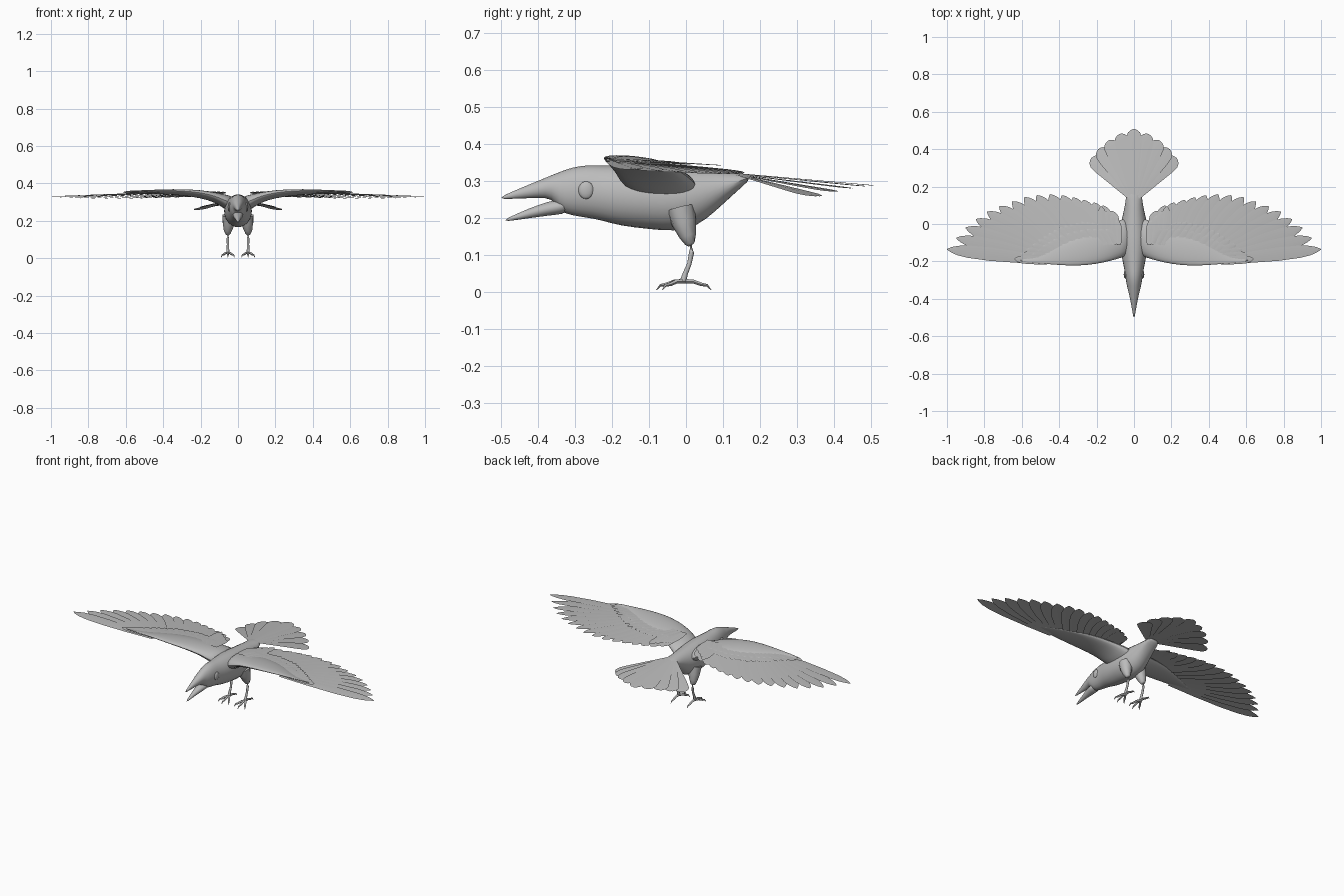
import bpy, bmesh, math
from mathutils import Vector as V

if "Cube" in bpy.data.objects:
    bpy.data.objects.remove(bpy.data.objects["Cube"])

grey = bpy.data.materials.new("plumage grey")
grey.use_nodes = True
grey.diffuse_color = (0.5, 0.5, 0.5, 1)
grey.node_tree.nodes["Principled BSDF"].inputs["Base Color"].default_value = (0.5, 0.5, 0.5, 1)


def finish(name, bm, angle=60, subdiv=0):
    mesh = bpy.data.meshes.new(name)
    bm.to_mesh(mesh)
    bm.free()
    ob = bpy.data.objects.new(name, mesh)
    bpy.context.collection.objects.link(ob)
    mesh.materials.append(grey)
    if subdiv:
        ob.modifiers.new("smooth", 'SUBSURF').levels = subdiv
    bpy.ops.object.select_all(action='DESELECT')
    ob.select_set(True)
    bpy.context.view_layer.objects.active = ob
    bpy.ops.object.shade_smooth_by_angle(angle=math.radians(angle))
    return ob


def loft(bm, rings, n=12):
    """Skin a closed tube over rings of (centre, half axis u, half axis v)."""
    loops = []
    for c, u, v in rings:
        loops.append([bm.verts.new(c + u * math.cos(a) + v * math.sin(a))
                      for a in (2 * math.pi * k / n for k in range(n))])
    for a, b in zip(loops, loops[1:]):
        for k in range(n):
            bm.faces.new((a[k], a[(k + 1) % n], b[(k + 1) % n], b[k]))
    bm.faces.new(loops[0])
    bm.faces.new(loops[-1])
    bmesh.ops.recalc_face_normals(bm, faces=bm.faces)


def along_y(name, sections):
    # sections: y, top, bottom, half width
    bm = bmesh.new()
    loft(bm, [(V((0, y, (t + b) / 2)), V((w, 0, 0)), V((0, 0, (t - b) / 2)))
              for y, t, b, w in sections])
    finish(name, bm, 60, 1)


def tube(bm, points, n=8):
    # points: x, y, z, radius
    ps = [V(p[:3]) for p in points]
    rings = []
    for i, p in enumerate(points):
        q = (ps[min(i + 1, len(ps) - 1)] - ps[max(i - 1, 0)]).to_track_quat('Y', 'Z')
        rings.append((ps[i], q @ V((p[3], 0, 0)), q @ V((0, 0, p[3]))))
    loft(bm, rings, n)


def along(points, t):
    """Point at fraction t of a polyline."""
    f = t * (len(points) - 1)
    i = min(int(f), len(points) - 2)
    return V(points[i]).lerp(V(points[i + 1]), f - i)


QUILL = ((0, .45), (.3, .8), (.6, 1), (.8, .92), (.9, .7), (.96, .4), (1, .06))
FAN = ((0, .25), (.4, .62), (.75, .95), (.88, 1), (.95, .78), (.985, .45), (1, .15))


def feather(bm, root, tip, width, shape=QUILL, twist=0.0):
    """Thin vane with a raised shaft."""
    side = (tip - root).cross(V((0, 0, 1))).normalized()
    side.z = twist
    rows = []
    for t, w in shape:
        c = root.lerp(tip, t)
        rows.append([bm.verts.new(c + side * (k * w * width / 2) + V((0, 0, .0015 * (1 - abs(k)))))
                     for k in (-1, 0, 1)])
    for a, b in zip(rows, rows[1:]):
        for k in (0, 1):
            bm.faces.new((a[k], a[k + 1], b[k + 1], b[k]))


# Body with upper beak, and the lower beak hanging open
along_y("body", [
    (-.502, .256, .249, .003), (-.45, .279, .251, .012), (-.40, .300, .252, .022),
    (-.36, .317, .252, .031), (-.345, .324, .215, .036), (-.31, .338, .203, .044),
    (-.27, .345, .197, .050), (-.23, .343, .190, .056), (-.18, .345, .174, .068),
    (-.10, .345, .165, .078), (-.03, .340, .158, .078), (.03, .335, .172, .068),
    (.08, .330, .215, .054), (.13, .323, .263, .046), (.175, .317, .303, .040)])
along_y("lower_beak", [
    (-.490, .195, .189, .003), (-.45, .214, .194, .010), (-.40, .235, .201, .019),
    (-.35, .250, .207, .029), (-.32, .252, .210, .032)])

TIPS = [(1, -.135), (.95, -.075), (.90, -.02), (.845, .025), (.785, .065), (.72, .095),
        (.65, .12), (.585, .143), (.52, .153), (.45, .158), (.385, .153), (.325, .142),
        (.27, .128), (.215, .115), (.165, .098), (.12, .07)]
ROOTS = [(.42, -.20), (.41, -.18), (.37, -.165), (.27, -.14), (.18, -.12), (.10, -.10)]
COVERT_TIPS = [(.64, -.187), (.51, -.085), (.40, -.015), (.28, .012), (.17, .0)]


def wing_point(s, p, lift):
    x, y = p[:2]
    return V((s * x, y, .352 - .09 * (y + .2) - .016 * max(0, x - .4) / .6 + lift))


for s, label in ((1, "left"), (-1, "right")):
    # Wing arm: x, front, rear, top, bottom
    bm = bmesh.new()
    loft(bm, [(V((s * x, (f + r) / 2, (t + b) / 2)), V((0, (r - f) / 2, -.008)), V((0, 0, (t - b) / 2)))
              for x, f, r, t, b in (
                  (.02, -.17, .04, .335, .230), (.07, -.185, .03, .340, .260),
                  (.12, -.200, .00, .352, .298), (.20, -.218, -.03, .364, .322),
                  (.30, -.228, -.06, .368, .337), (.40, -.222, -.10, .366, .344),
                  (.50, -.212, -.15, .360, .347), (.62, -.202, -.18, .355, .349))])
    finish(label + "_wing_arm", bm, 60, 1)

    # Flight feathers fan out from the wrist and forearm
    bm = bmesh.new()
    last = len(TIPS) - 1
    for i, tip in enumerate(TIPS):
        t = i / last
        feather(bm, wing_point(s, along(ROOTS, t), t * .006), wing_point(s, tip, t * .006 - .001),
                .072 + .012 * math.sin(math.pi * t), QUILL, -s * .05)
    finish(label + "_flight_feathers", bm)

    # Two shorter rows of covering feathers
    bm = bmesh.new()
    for row, count in ((1, 17), (.72, 14)):
        for i in range(count):
            t = i / (count - 1)
            root = along(ROOTS, t)
            tip = root.lerp(along(COVERT_TIPS, t), row)
            lift = .008 + .003 * t + .004 * (1 - row)
            feather(bm, wing_point(s, root, lift), wing_point(s, tip, lift), .046, QUILL, -s * .05)
    for i in range(4):
        feather(bm, wing_point(s, (.08 + .025 * i, -.11), .01),
                wing_point(s, (.095 + .027 * i, .02 + .025 * i), .012 + .001 * i), .05)
    finish(label + "_covert_feathers", bm)

    # Eye set in the side of the head
    bm = bmesh.new()
    bmesh.ops.create_uvsphere(bm, u_segments=12, v_segments=8, radius=1)
    bmesh.ops.scale(bm, vec=(.008, .021, .024), verts=bm.verts)
    bmesh.ops.translate(bm, vec=(s * .047, -.27, .274), verts=bm.verts)
    finish(label + "_eye", bm)

    # Feathered thigh and thin shank
    bm = bmesh.new()
    x = s * .054
    tube(bm, [(s * .045, -.015, .225, .040), (s * .05, -.005, .185, .033), (x, .005, .15, .023),
              (x, .011, .130, .014), (x, .014, .125, .008)], 10)
    tube(bm, [(x, .012, .14, .008), (x, .015, .105, .007), (x, .009, .075, .006),
              (x, -.002, .048, .007), (x, -.008, .028, .009)])
    finish(label + "_leg", bm)

    # Three front toes and one hind toe, each ending in a claw
    bm = bmesh.new()
    for degrees, reach in ((-32, .068), (0, .074), (32, .068), (180, .074)):
        a = math.radians(degrees)
        tube(bm, [(x + reach * k * math.sin(a), -.006 - reach * k * math.cos(a), z, r)
                  for k, z, r in ((0, .028, .007), (.35, .027, .006), (.65, .019, .0055),
                                  (.85, .017, .004), (1, .004, .001))], 6)
    finish(label + "_foot", bm)

# Tail fan, outer feathers lower
bm = bmesh.new()
for k in sorted(range(-4, 5), key=lambda k: -abs(k)):
    a = math.radians(10.8 * k)
    length = .365 - .018 * abs(k)
    root = V((.006 * k, .142, .318 - .0008 * abs(k)))
    tip = V((root.x + length * math.sin(a), root.y + length * math.cos(a), .286 - .0018 * k * k))
    feather(bm, root, tip, .084, FAN)
finish("tail_feathers", bm)
